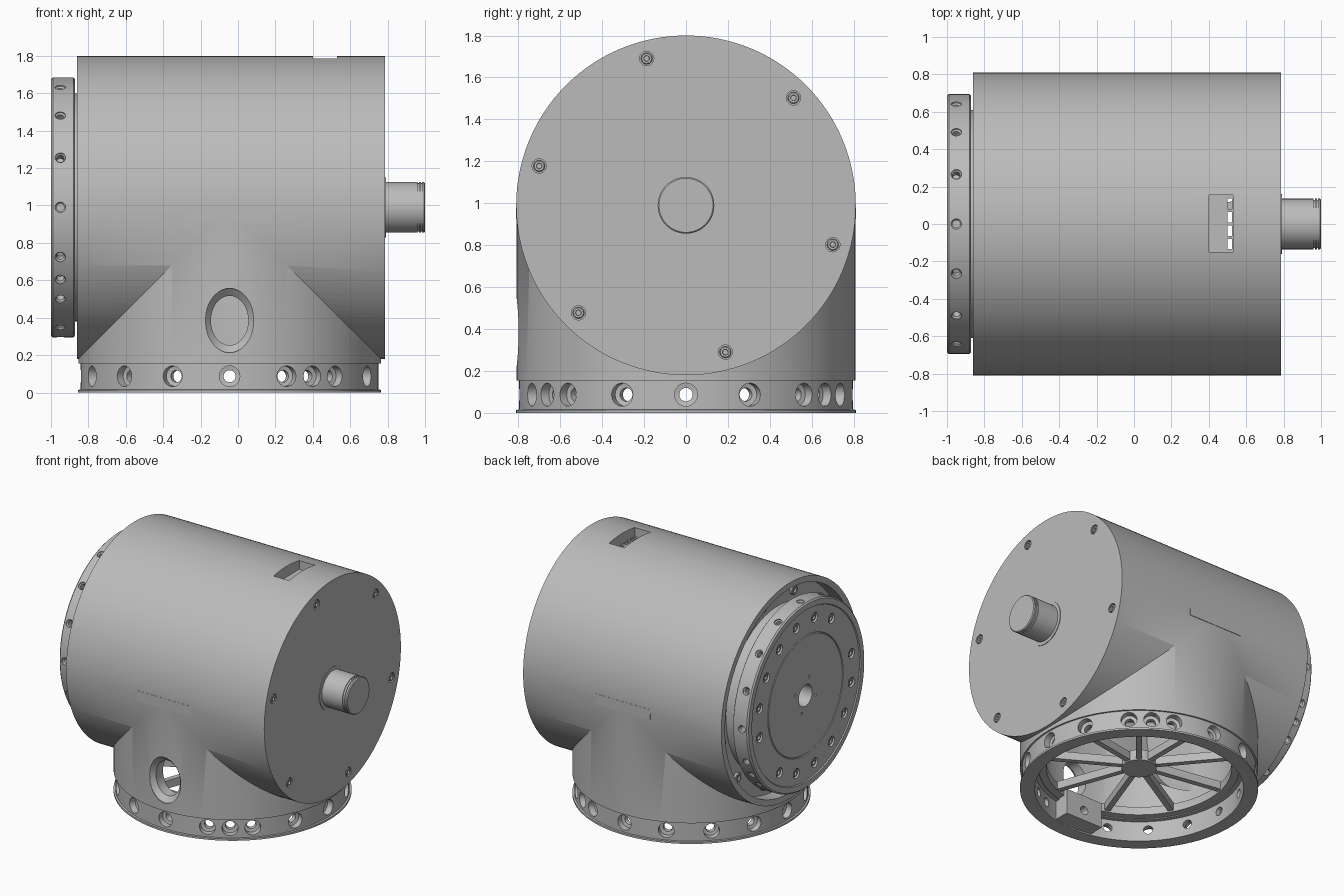
import bpy, bmesh, math
from mathutils import Matrix, Vector

if "Cube" in bpy.data.objects:
    bpy.data.objects.remove(bpy.data.objects["Cube"])

metal = bpy.data.materials.new("grey metal")
metal.use_nodes = True
GREY = (0.5, 0.5, 0.5, 1)
metal.diffuse_color = GREY
metal.node_tree.nodes["Principled BSDF"].inputs["Base Color"].default_value = GREY

AXIS_Z = 0.99      # height of the horizontal axis
BASE_X = -0.045    # centre of the upright base
R = 0.81
UP, RIGHT, LEFT = Vector((0, 0, 1)), Vector((1, 0, 0)), Vector((-1, 0, 0))
HUB = Vector((0, 0, AXIS_Z))
BASE = Vector((BASE_X, 0, 0))


def place(origin, direction):
    return Matrix.Translation(origin) @ direction.to_track_quat('Z', 'Y').to_matrix().to_4x4()


def lathe(bm, profile, matrix, n=96, tube=False):
    """Revolve (radius, height) points; tube closes the profile on itself."""
    rings = [[bm.verts.new(matrix @ Vector((r * math.cos(math.tau * i / n),
                                            r * math.sin(math.tau * i / n), h)))
              for i in range(n)] for r, h in profile]
    pairs = list(zip(rings, rings[1:]))
    if tube:
        pairs.append((rings[-1], rings[0]))
    else:
        bm.faces.new(rings[0][::-1])
        bm.faces.new(rings[-1])
    for a, b in pairs:
        for i in range(n):
            j = (i + 1) % n
            bm.faces.new((a[i], a[j], b[j], b[i]))


def box(bm, lo, hi, matrix=Matrix()):
    lo, hi = Vector(lo), Vector(hi)
    m = matrix @ Matrix.Translation((lo + hi) / 2) @ Matrix.Diagonal((*(hi - lo), 1))
    bmesh.ops.create_cube(bm, size=1, matrix=m)


def finish(name, bm):
    bmesh.ops.recalc_face_normals(bm, faces=bm.faces)
    mesh = bpy.data.meshes.new(name)
    bm.to_mesh(mesh)
    bm.free()
    mesh.materials.append(metal)
    ob = bpy.data.objects.new(name, mesh)
    bpy.context.collection.objects.link(ob)
    return ob


def activate(ob):
    for o in bpy.context.selected_objects:
        o.select_set(False)
    ob.select_set(True)
    bpy.context.view_layer.objects.active = ob


def combine(ob, tool, operation='DIFFERENCE'):
    mod = ob.modifiers.new("cut", 'BOOLEAN')
    mod.object, mod.operation, mod.solver = tool, operation, 'EXACT'
    activate(ob)
    bpy.ops.object.modifier_apply(modifier=mod.name)
    bpy.data.objects.remove(tool)


def smooth(ob):
    activate(ob)
    bpy.ops.object.shade_smooth_by_angle(angle=math.radians(30))


def turned(name, profile, matrix, **kw):
    bm = bmesh.new()
    lathe(bm, profile, matrix, **kw)
    return finish(name, bm)


def repeated(name, profile, frames, n=24):
    bm = bmesh.new()
    for m in frames:
        lathe(bm, profile, m, n)
    return finish(name, bm)


def circle_yz(x, radius, degrees, direction):
    """Frames on an upright circle around the main axis, angle 0 towards +y."""
    return [place(HUB + Vector((x, radius * math.cos(math.radians(d)),
                                radius * math.sin(math.radians(d)))), direction)
            for d in degrees]


def screws(name, frames, r):
    smooth(repeated(name, [(r, -0.01), (r, 0.016), (r * 0.85, 0.02),
                           (r * 0.5, 0.02), (r * 0.45, 0.008)], frames, 12))


# Main housing: horizontal drum joined to an upright base
housing = turned("housing", [(R, -0.86), (R, 0.785)], place(HUB, RIGHT), n=128)
combine(housing, turned("base_cutter", [(R - 0.001, 0.155), (R - 0.001, AXIS_Z)],
                        place(BASE, UP), n=128), 'UNION')
combine(housing, turned("drum_cavity", [(0.70, -0.70), (0.70, 0.72)], place(HUB, RIGHT)))
combine(housing, turned("base_cavity", [(0.69, -0.1), (0.69, AXIS_Z)], place(BASE, UP)))
combine(housing, turned("end_recess", [(0.765, 0.76), (0.765, 1.1)], place(HUB, LEFT)))

# Oval port in the front of the base
oval = place(Vector((BASE_X, 0, 0.385)), Vector((0, -1, 0))) @ Matrix.Diagonal((1, 1.32, 1, 1))
combine(housing, turned("port", [(0.1, 0.5), (0.1, 0.765), (0.13, 0.80), (0.13, 0.95)], oval, n=48))

# Slot on top with a barred window along one edge
bm = bmesh.new()
box(bm, (0.40, -0.15, 1.72), (0.53, 0.155, 1.9))
combine(housing, finish("slot", bm))
bm = bmesh.new()
for i in range(4):
    y = -0.135 + i * 0.072
    box(bm, (0.50, y, 1.6), (0.525, y + 0.055, 1.75))
combine(housing, finish("slot_windows", bm))

# End cover screws
cover = [45 + 60 * i for i in range(6)]
combine(housing, repeated("cover_holes", [(0.034, -0.03), (0.034, 0.1)],
                          circle_yz(0.785, 0.725, cover, RIGHT)))
smooth(housing)
screws("cover_screws", circle_yz(0.765, 0.725, cover, RIGHT), 0.028)

# Small pads where the base meets the drum
bm = bmesh.new()
for s in (-1, 1):
    box(bm, (-0.27, s * 0.807 - 0.004, 0.925), (0.18, s * 0.807 + 0.004, 1.0))
finish("side_pads", bm)

# Base ring with counterbored holes
ring = turned("base_ring", [(0.71, 0), (R, 0), (R, 0.014), (0.797, 0.016),
                            (0.797, 0.157), (0.68, 0.157), (0.68, 0.15), (0.71, 0.15)],
              place(BASE, UP), n=128, tube=True)
bm = bmesh.new()
box(bm, (-0.2, -0.74, 0.01), (0.11, -0.58, 0.2))
combine(ring, finish("block", bm), 'UNION')
angles = [22.5 * i for i in range(16)] + [56.25, -56.25]
frames = []
for a in angles:
    d = Vector((math.cos(math.radians(a)), math.sin(math.radians(a)), 0))
    frames.append(place(BASE + Vector((0, 0, 0.087)), d))
combine(ring, repeated("ring_holes", [(0.032, 0.5), (0.032, 0.745), (0.055, 0.75),
                                      (0.055, 0.9)], frames))
smooth(ring)

# Spoked frame inside the base
bm = bmesh.new()
lathe(bm, [(0.63, 0.16), (0.70, 0.16), (0.70, 0.22), (0.63, 0.22)], place(BASE, UP), tube=True)
lathe(bm, [(0.12, 0.16), (0.12, 0.24)], place(BASE, UP), 32)
for i in range(9):
    m = Matrix.Translation(BASE) @ Matrix.Rotation(math.tau * (i + 0.25) / 9, 4, 'Z')
    box(bm, (0.1, -0.02, 0.17), (0.65, 0.02, 0.23), m)
smooth(finish("spoked_frame", bm))

# Output flange with bore, face screws and rim holes
flange = turned("output_flange",
                [(0.08, 0.75), (0.61, 0.75), (0.61, 0.872), (0.685, 0.872), (0.695, 0.88),
                 (0.695, 0.99), (0.685, 1.0), (0.645, 1.0), (0.64, 0.992), (0.447, 0.992),
                 (0.443, 0.986), (0.437, 0.992), (0.08, 0.992)],
                place(HUB, LEFT), n=128, tube=True)
face = [11.25 + 22.5 * i for i in range(16) if i not in (6, 14)]
holes = circle_yz(-0.992, 0.555, face, LEFT)
combine(flange, repeated("face_holes", [(0.036, -0.035), (0.036, 0.1)], holes))
combine(flange, repeated("pin_holes", [(0.01, -0.03), (0.01, 0.1)],
                         circle_yz(-0.992, 0.13, [20, 110, 200, 290], LEFT), 12))
rim = [22.5 * i for i in range(16)] + [-33.75, 213.75]
frames = [place(HUB + Vector((-0.95, 0, 0)),
                Vector((0, math.cos(math.radians(a)), math.sin(math.radians(a))))) for a in rim]
combine(flange, repeated("rim_holes", [(0.02, 0.635), (0.02, 0.68), (0.028, 0.688),
                                       (0.028, 0.75)], frames))
smooth(flange)
screws("face_screws", circle_yz(-0.965, 0.555, face, LEFT), 0.029)
screws("recess_screws", circle_yz(-0.76, 0.69, [15 + 30 * i for i in range(12)], LEFT), 0.035)

# Shaft stub with collar and grooves
shaft = [(0.16, 0.77), (0.16, 0.79), (0.135, 0.79)]
for x in (0.96, 0.978):
    shaft += [(0.135, x), (0.129, x), (0.129, x + 0.007), (0.135, x + 0.007)]
shaft += [(0.135, 0.994), (0.129, 1.0)]
smooth(turned("shaft_stub", shaft, place(HUB, RIGHT), n=64))
